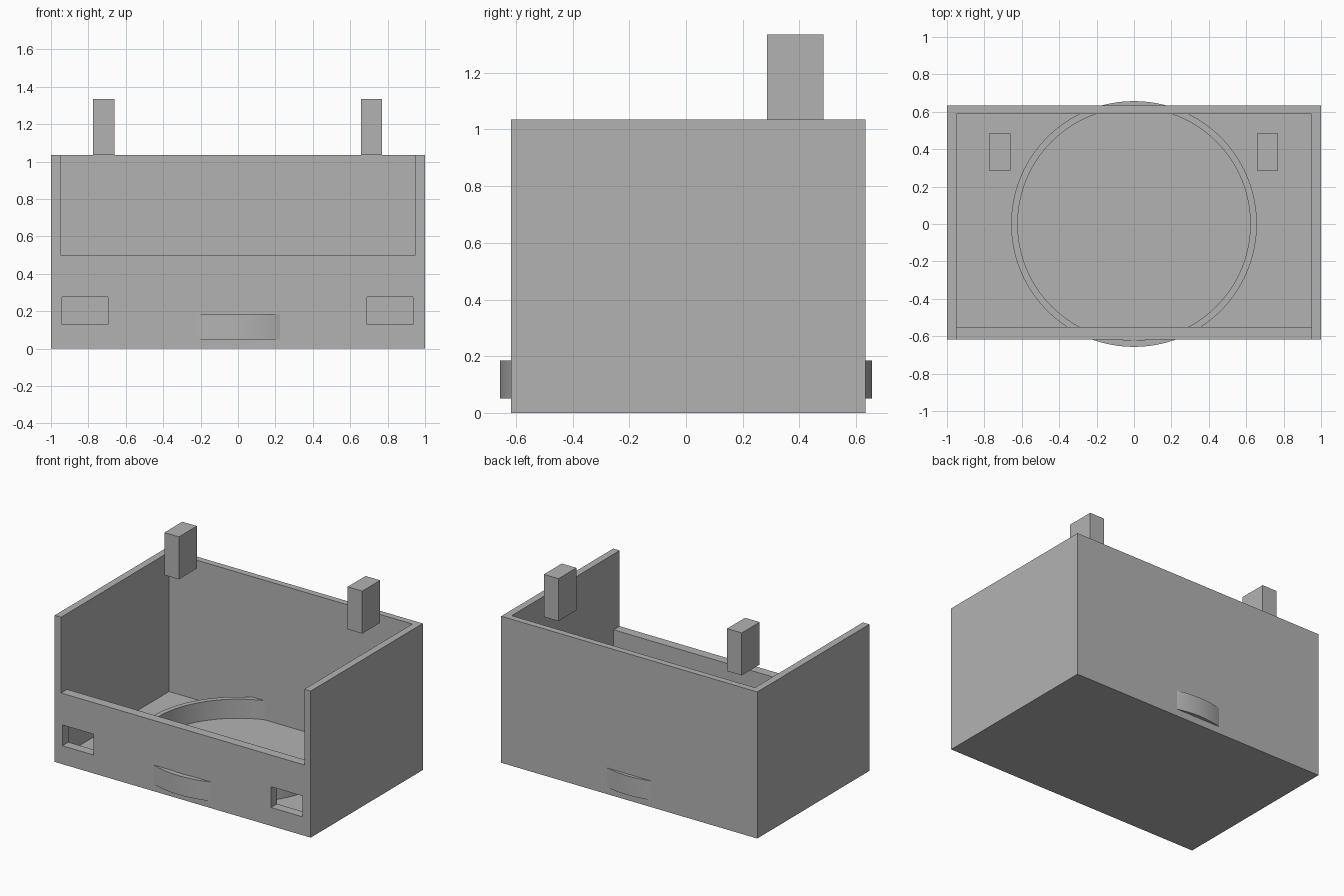
import bpy
import bmesh

old = bpy.data.objects.get("Cube")
if old:
    bpy.data.objects.remove(old, do_unlink=True)

grey = bpy.data.materials.new("plain grey")
grey.use_nodes = True
GREY = (0.45, 0.45, 0.45, 1)
grey.diffuse_color = GREY
grey.node_tree.nodes["Principled BSDF"].inputs["Base Color"].default_value = GREY


def add_object(name, bm):
    mesh = bpy.data.meshes.new(name)
    bm.to_mesh(mesh)
    bm.free()
    mesh.materials.append(grey)
    obj = bpy.data.objects.new(name, mesh)
    bpy.context.collection.objects.link(obj)
    return obj


def box(name, xs, ys, zs):
    """Box given by its lower and upper limit on each axis."""
    bm = bmesh.new()
    bmesh.ops.create_cube(bm, size=1)
    for v in bm.verts:
        v.co = [lim[0] if c < 0 else lim[1] for c, lim in zip(v.co, (xs, ys, zs))]
    return add_object(name, bm)


def activate(obj):
    bpy.ops.object.select_all(action='DESELECT')
    obj.select_set(True)
    bpy.context.view_layer.objects.active = obj


def cut(target, cutter):
    cutter.hide_render = True
    mod = target.modifiers.new("cut", 'BOOLEAN')
    mod.operation = 'DIFFERENCE'
    mod.solver = 'EXACT'
    mod.object = cutter
    activate(target)
    bpy.ops.object.modifier_apply(modifier=mod.name)
    bpy.data.objects.remove(cutter, do_unlink=True)


# Open tray: thin floor, tall side and back walls, low front wall
FRONT, BACK, TOP = -0.617, 0.633, 1.035
tray = box("tray", (-1, 1), (FRONT, BACK), (0, TOP))
cut(tray, box("cavity_cutter", (-0.95, 0.95), (-0.55, 0.588), (0.05, 1.5)))
cut(tray, box("front_cutter", (-0.95, 0.95), (-1, 0), (0.5, 1.5)))

# Rectangular openings near the ends of the front wall
for left in (-0.94, 0.69):
    cut(tray, box("window_cutter", (left, left + 0.245), (-1, -0.4), (0.13, 0.277)))

# Blocks floating level with the rim at the back
for name, left in (("right_block", -0.775), ("left_block", 0.657)):
    box(name, (left, left + 0.114), (0.285, 0.485), (TOP, TOP + 0.3))

# Round collar on the floor, bulging through the front and back walls
bm = bmesh.new()
profile = [bm.verts.new((r, 0, z)) for r, z in
           ((0.622, 0.05), (0.657, 0.05), (0.657, 0.185), (0.622, 0.185))]
edges = [bm.edges.new((profile[i - 1], profile[i])) for i in range(4)]
bmesh.ops.spin(bm, geom=profile + edges, axis=(0, 0, 1), cent=(0, 0, 0),
               angle=6.283185307, steps=96)
bmesh.ops.remove_doubles(bm, verts=bm.verts, dist=0.0001)
bmesh.ops.recalc_face_normals(bm, faces=bm.faces)
collar = add_object("floor_collar", bm)
activate(collar)
bpy.ops.object.shade_smooth_by_angle()
